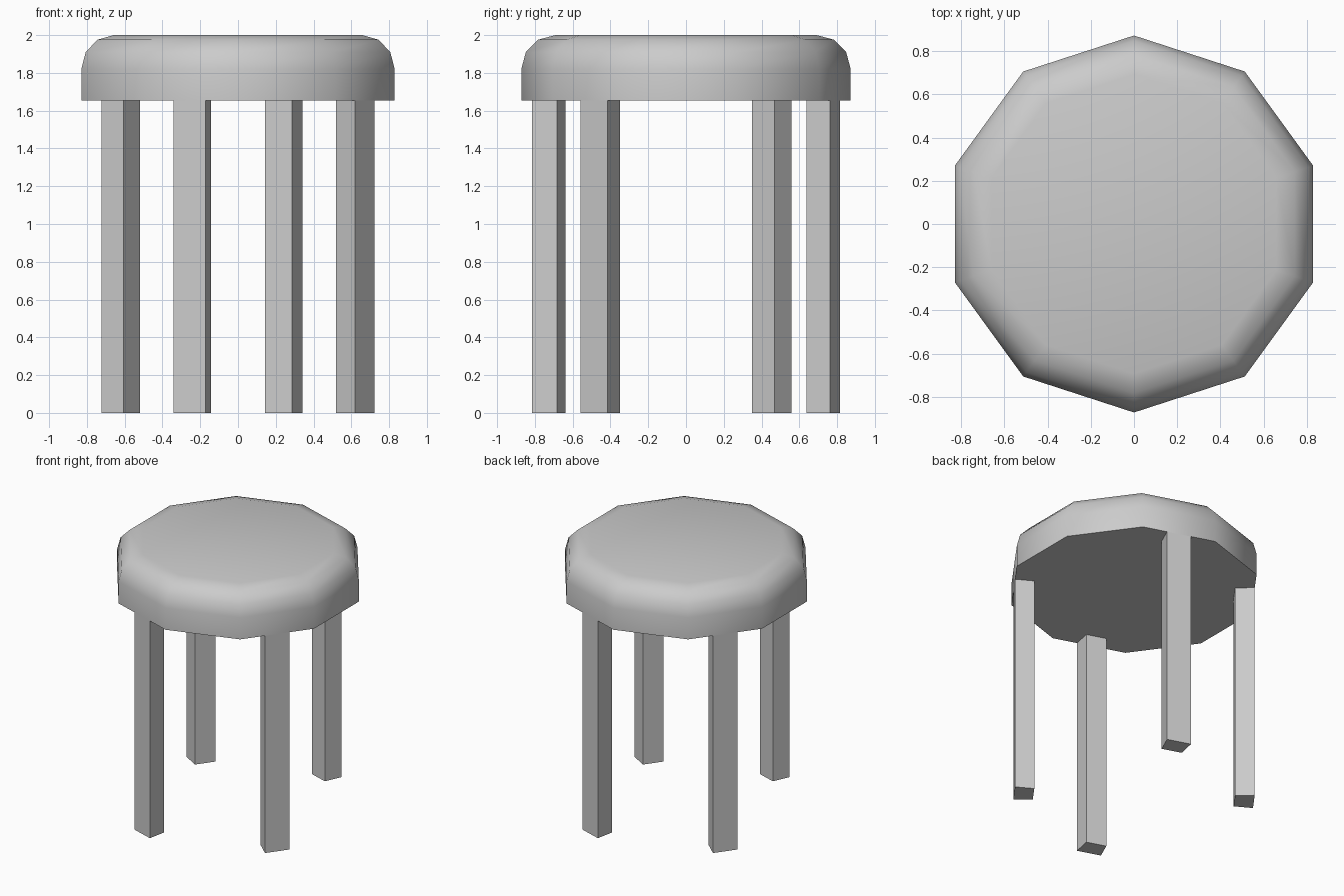
import bpy, bmesh
from math import sin, cos, radians, pi

if "Cube" in bpy.data.objects:
    bpy.data.objects.remove(bpy.data.objects["Cube"])

SEAT_BOTTOM, SEAT_TOP = 1.655, 2.0
RADIUS, ROUND = 0.872, 0.18
SIDES = 10
APOTHEM = RADIUS * cos(pi / SIDES)


def make_object(name, bm):
    bmesh.ops.recalc_face_normals(bm, faces=bm.faces)
    mesh = bpy.data.meshes.new(name)
    bm.to_mesh(mesh)
    bm.free()
    obj = bpy.data.objects.new(name, mesh)
    bpy.context.collection.objects.link(obj)
    return obj


def loft(name, rings):
    """Closed solid through a stack of equal-length vertex rings."""
    bm = bmesh.new()
    loops = [[bm.verts.new(p) for p in ring] for ring in rings]
    n = len(loops[0])
    for a, b in zip(loops, loops[1:]):
        for i in range(n):
            j = (i + 1) % n
            bm.faces.new((a[i], a[j], b[j], b[i]))
    bm.faces.new(loops[0][::-1])
    bm.faces.new(loops[-1])
    return make_object(name, bm)


# Seat: ten-sided slab with a three-step rounded top rim
profile = [(RADIUS, SEAT_BOTTOM)]
for step in range(4):
    a = radians(30 * step)
    profile.append((RADIUS - ROUND * (1 - cos(a)), SEAT_TOP - ROUND * (1 - sin(a))))
angles = [pi / 2 + 2 * pi * i / SIDES for i in range(SIDES)]
seat = loft("seat", [[(r * cos(t), r * sin(t), z) for t in angles] for r, z in profile])
bpy.context.view_layer.objects.active = seat
seat.select_set(True)
bpy.ops.object.shade_smooth_by_angle(angle=radians(45))


# Legs: wedge-shaped posts flush with four of the seat's sides
def leg(name, degrees):
    c, s = cos(radians(degrees)), sin(radians(degrees))
    inner, taper = 0.695, 0.107
    section = [(inner, -inner * taper), (APOTHEM, -APOTHEM * taper),
               (APOTHEM, APOTHEM * taper), (inner, inner * taper)]
    loft(name, [[(r * c - t * s, r * s + t * c, z) for r, t in section]
                for z in (0, SEAT_BOTTOM)])


for name, degrees in (("front_left_leg", -108), ("front_right_leg", -36),
                      ("back_right_leg", 72), ("back_left_leg", 144)):
    leg(name, degrees)
